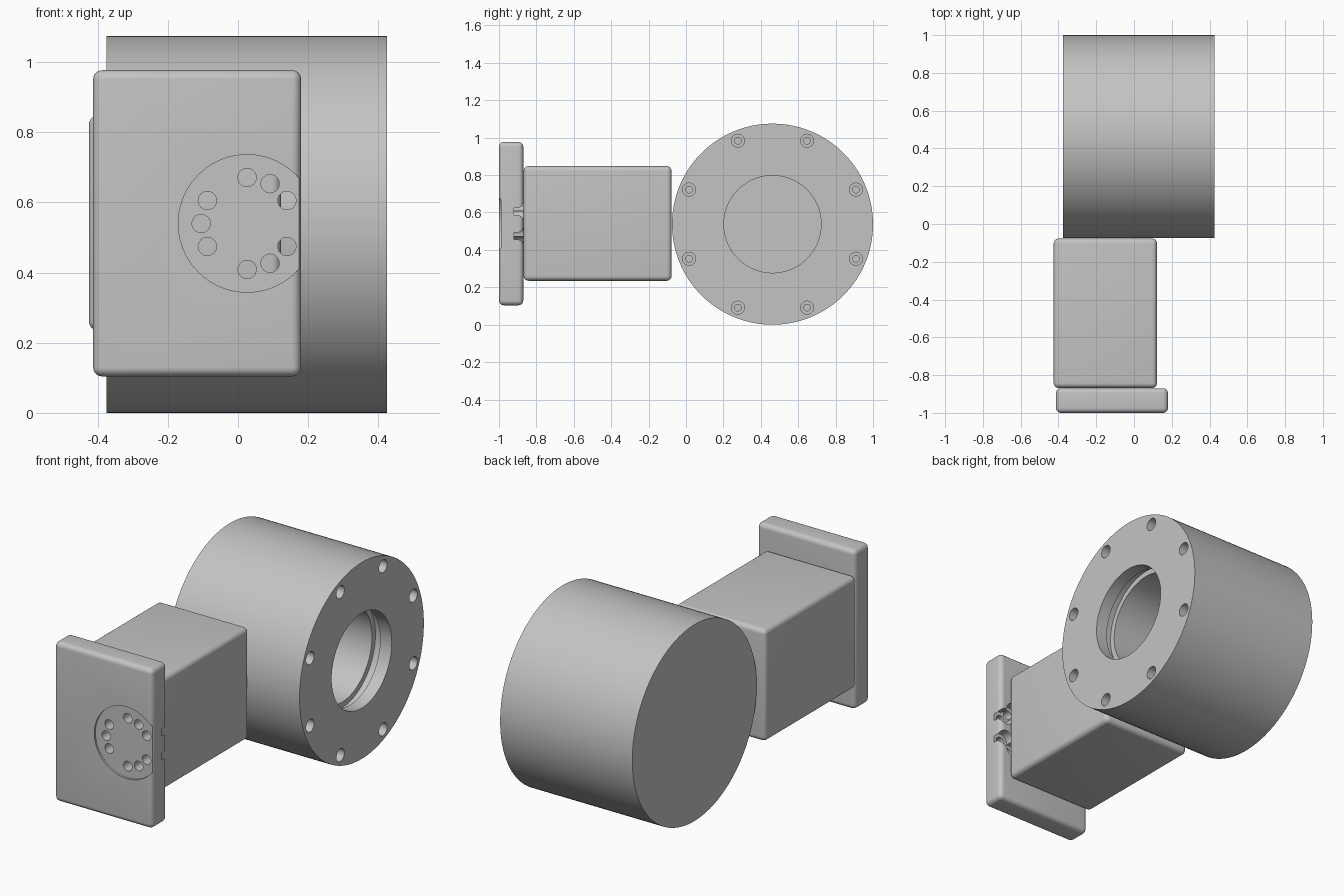
import bpy
import bmesh
from math import pi, sin, cos, radians
from mathutils import Vector

if "Cube" in bpy.data.objects:
    bpy.data.objects.remove(bpy.data.objects["Cube"])

GREY = (0.55, 0.55, 0.55, 1.0)
grey = bpy.data.materials.new("plain_grey")
grey.use_nodes = True
grey.diffuse_color = GREY
grey.node_tree.nodes["Principled BSDF"].inputs["Base Color"].default_value = GREY


def finish(name, bm):
    """Turn a bmesh into a named object with the shared material."""
    bmesh.ops.recalc_face_normals(bm, faces=bm.faces)
    mesh = bpy.data.meshes.new(name)
    bm.to_mesh(mesh)
    bm.free()
    mesh.materials.append(grey)
    obj = bpy.data.objects.new(name, mesh)
    bpy.context.collection.objects.link(obj)
    return obj


def lathe(bm, profile, centre, axis, steps):
    """Spin (distance along axis, radius) points into a closed solid."""
    centre, axis = Vector(centre), Vector(axis)
    verts = [bm.verts.new(centre + axis * t + Vector((0, 0, r))) for t, r in profile]
    edges = [bm.edges.new(pair) for pair in zip(verts, verts[1:])]
    bmesh.ops.spin(bm, geom=verts + edges, cent=centre, axis=axis,
                   angle=2 * pi, steps=steps, use_merge=True)
    bmesh.ops.remove_doubles(bm, verts=bm.verts, dist=0.00005)


def turned(name, profile, centres, axis, steps):
    bm = bmesh.new()
    for centre in centres:
        lathe(bm, profile, centre, axis, steps)
    return finish(name, bm)


def rounded_box(name, low, high, radius):
    low, high = Vector(low), Vector(high)
    bm = bmesh.new()
    bmesh.ops.create_cube(bm, size=1)
    bmesh.ops.scale(bm, vec=high - low, verts=bm.verts)
    bmesh.ops.translate(bm, vec=(low + high) / 2, verts=bm.verts)
    bmesh.ops.bevel(bm, geom=bm.edges[:], offset=radius, segments=6,
                    profile=0.5, affect='EDGES')
    return finish(name, bm)


def select(obj):
    bpy.ops.object.select_all(action='DESELECT')
    obj.select_set(True)
    bpy.context.view_layer.objects.active = obj


def cut(obj, cutter):
    """Subtract a cutter and discard it."""
    select(obj)
    mod = obj.modifiers.new("cut", 'BOOLEAN')
    mod.operation = 'DIFFERENCE'
    mod.solver = 'EXACT'
    mod.object = cutter
    bpy.ops.object.modifier_apply(modifier=mod.name)
    bpy.data.objects.remove(cutter)


# Drum: closed at the back, with a grooved bore opening on its left face
R, BORE, GROOVE = 0.5375, 0.26, 0.29
BACK, FACE = -0.375, 0.425
drum_centre = Vector((0, 0.4625, R))
drum = turned("drum", [(BACK, 0), (BACK, R), (FACE, R), (FACE, BORE),
                       (FACE - 0.07, BORE), (FACE - 0.07, GROOVE),
                       (FACE - 0.12, GROOVE), (FACE - 0.12, BORE),
                       (BACK + 0.08, BORE), (BACK + 0.08, 0)],
              [drum_centre], (1, 0, 0), 128)

# Eight stepped bolt holes around the drum face
bolt_angles = [radians(22.5 + 45 * i) for i in range(8)]
bolts = [drum_centre + 0.483 * Vector((0, cos(a), sin(a))) for a in bolt_angles]
cut(drum, turned("bolt_cutter", [(FACE + 0.05, 0), (FACE + 0.05, 0.035),
                                 (FACE - 0.05, 0.035), (FACE - 0.05, 0.018),
                                 (FACE - 0.12, 0.018), (FACE - 0.12, 0)],
                 bolts, (1, 0, 0), 24))

# Neck block between the drum and the front plate
neck = rounded_box("neck_block", (-0.425, -0.868, 0.235), (0.122, -0.077, 0.848), 0.026)

# Front plate with a shallow round recess
plate = rounded_box("front_plate", (-0.413, -1, 0.104), (0.18, -0.87, 0.977), 0.026)
dial_centre = Vector((0.026, 0, 0.54))
cut(plate, turned("recess_cutter", [(-1.1, 0), (-1.1, 0.196), (-0.99, 0.196), (-0.99, 0)],
                  [dial_centre], (0, 1, 0), 96))

# Nine through holes in the recess, widened at the back of the plate
hole_angles = [radians(a) for a in (90, 60, 30, -30, -60, -90, 150, 180, 210)]
holes = [dial_centre + 0.131 * Vector((cos(a), 0, sin(a))) for a in hole_angles]
for hole in holes:
    cut(plate, turned("hole_cutter", [(-1.1, 0), (-1.1, 0.026), (-0.92, 0.026),
                                      (-0.92, 0.045), (-0.8, 0.045), (-0.8, 0)],
                      [hole], (0, 1, 0), 32))

# Smooth the round surfaces and keep the rims sharp
for part in (drum, neck, plate):
    select(part)
    bpy.ops.object.shade_smooth_by_angle(angle=radians(30))
